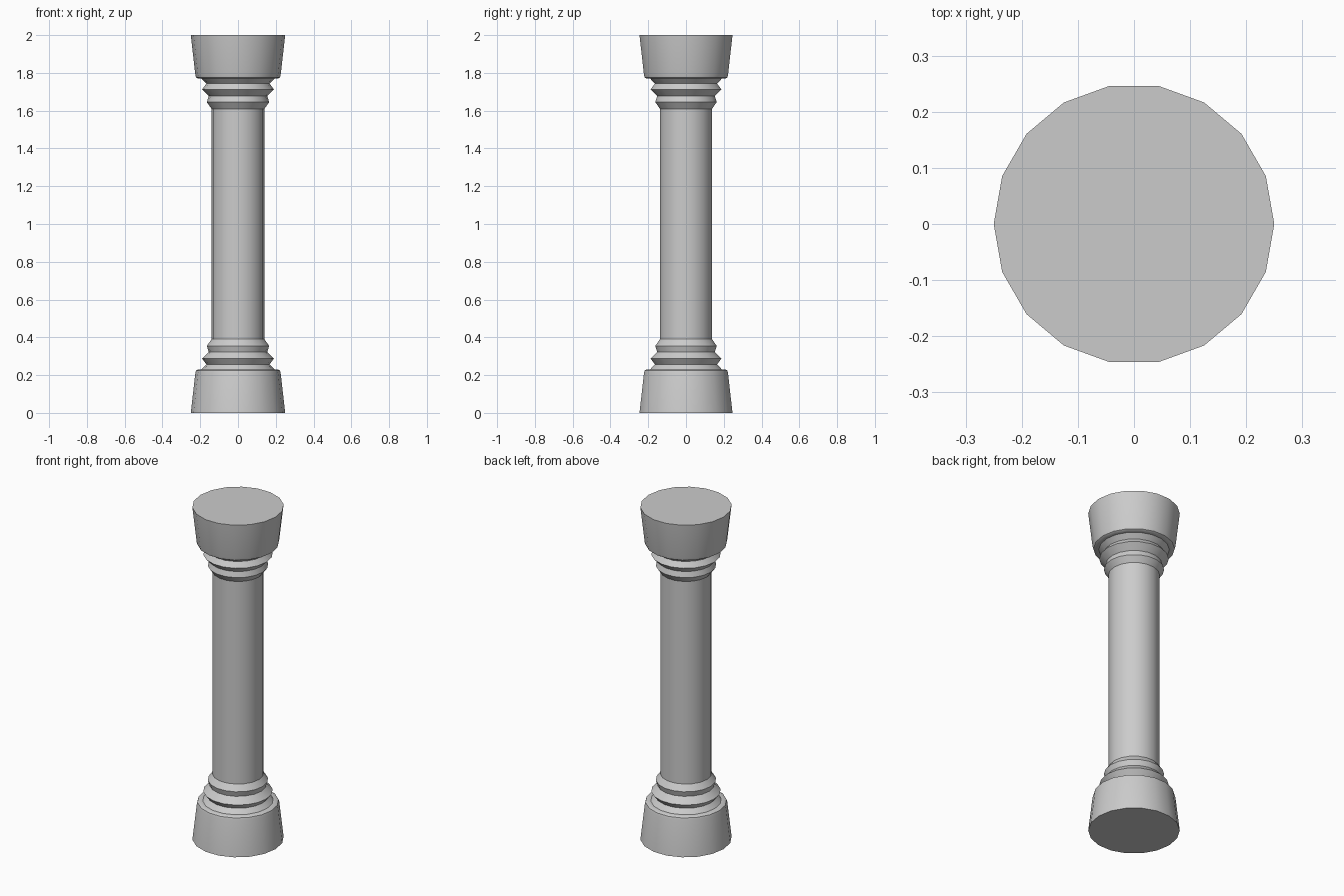
import bpy, bmesh
from math import cos, sin, pi

if "Cube" in bpy.data.objects:
    bpy.data.objects.remove(bpy.data.objects["Cube"])

SIDES = 18


def lathe(name, profile):
    """Closed turned solid from (radius, z) points, bottom to top."""
    bm = bmesh.new()
    rings = [[bm.verts.new((r * cos(2 * pi * i / SIDES), r * sin(2 * pi * i / SIDES), z))
              for i in range(SIDES)] for r, z in profile]
    for a, b in zip(rings, rings[1:]):
        for i in range(SIDES):
            j = (i + 1) % SIDES
            bm.faces.new((a[i], a[j], b[j], b[i]))
    bm.faces.new(rings[0][::-1])
    bm.faces.new(rings[-1])
    mesh = bpy.data.meshes.new(name)
    bm.to_mesh(mesh)
    bm.free()
    obj = bpy.data.objects.new(name, mesh)
    bpy.context.collection.objects.link(obj)
    bpy.ops.object.select_all(action='DESELECT')
    obj.select_set(True)
    bpy.context.view_layer.objects.active = obj
    bpy.ops.object.shade_smooth_by_angle(angle=0.6)
    return obj


# Flared foot, two ring mouldings, and the plain shaft start
lower = [(0.25, 0), (0.226, 0.21), (0.222, 0.224), (0.212, 0.23), (0.193, 0.23),
         (0.167, 0.257), (0.19, 0.287), (0.155, 0.323), (0.165, 0.355), (0.14, 0.39)]

# The capital mirrors the base about mid height
upper = [(r, 2 - z) for r, z in reversed(lower)]

lathe("column", lower + upper)
